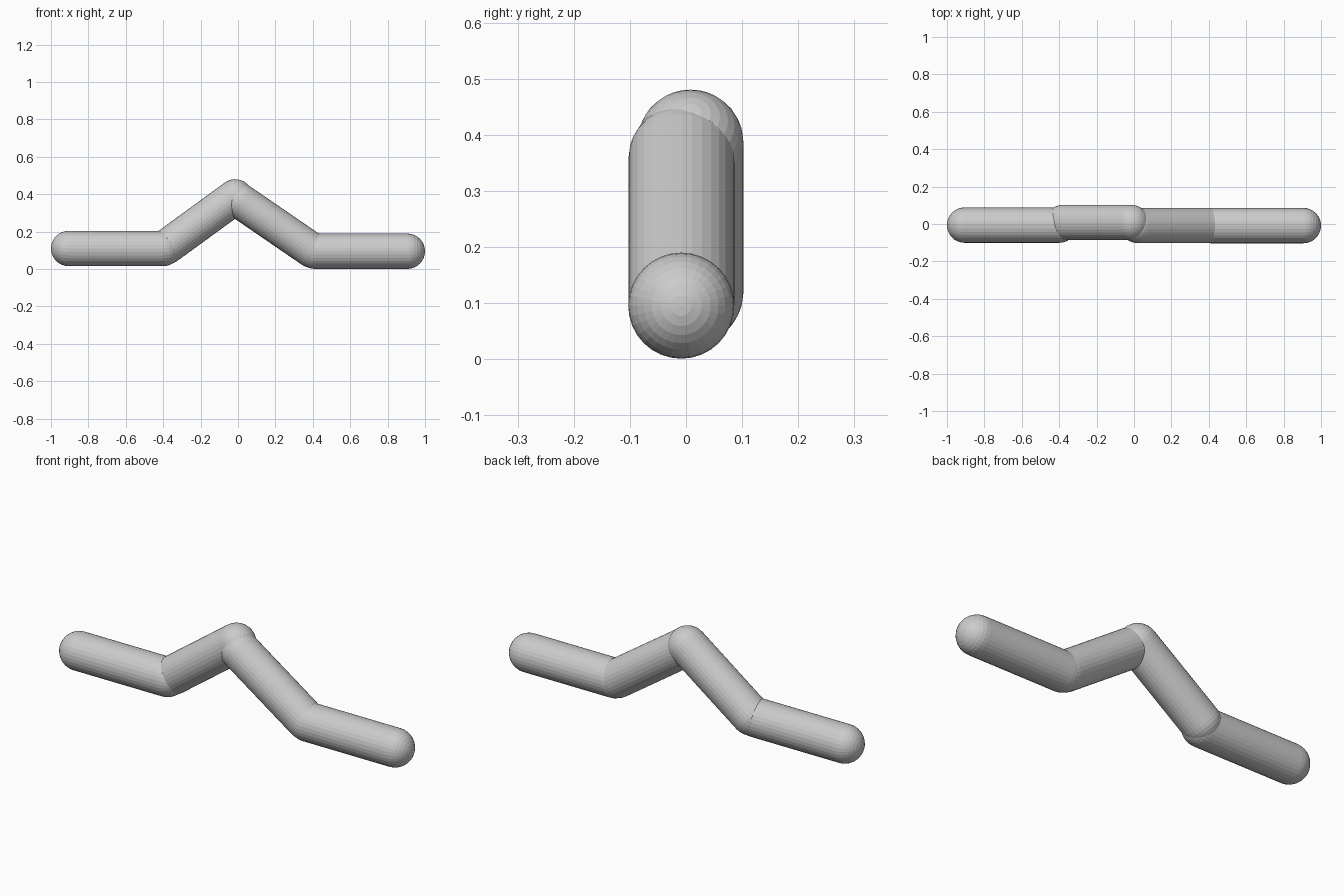
import bpy, bmesh
from mathutils import Vector

if "Cube" in bpy.data.objects:
    bpy.data.objects.remove(bpy.data.objects["Cube"])

R = 0.0945


def capsule(name, a, b):
    """Faceted capsule whose end-sphere centres sit at a and b."""
    a, b = Vector(a), Vector(b)
    axis = b - a
    half = axis.length / 2
    bm = bmesh.new()
    bmesh.ops.create_uvsphere(bm, u_segments=32, v_segments=16, radius=R)
    # cut the equator open, pull the two domes apart and bridge them
    equator = [e for e in bm.edges if all(abs(v.co.z) < 1e-5 for v in e.verts)]
    bmesh.ops.split_edges(bm, edges=equator)
    for v in bm.verts:
        up = sum(f.calc_center_median().z for f in v.link_faces) > 0
        v.co.z += half if up else -half
    rims = [e for e in bm.edges if e.is_boundary]
    bmesh.ops.bridge_loops(bm, edges=rims)
    bmesh.ops.recalc_face_normals(bm, faces=bm.faces)
    mesh = bpy.data.meshes.new(name)
    bm.to_mesh(mesh)
    bm.free()
    obj = bpy.data.objects.new(name, mesh)
    obj.location = (a + b) / 2
    obj.rotation_mode = 'QUATERNION'
    obj.rotation_quaternion = axis.to_track_quat('Z', 'Y')
    bpy.context.collection.objects.link(obj)


# flat outer segments and the two sloped segments forming the peak
capsule("left_flat_segment", (-0.9055, -0.006, 0.11), (-0.40, -0.006, 0.11))
capsule("left_sloped_segment", (-0.38, 0.008, 0.12), (-0.015, 0.008, 0.386))
capsule("right_sloped_segment", (0.02, -0.008, 0.358), (0.395, -0.008, 0.101))
capsule("right_flat_segment", (0.41, -0.0085, 0.0955), (0.9055, -0.0085, 0.0955))
